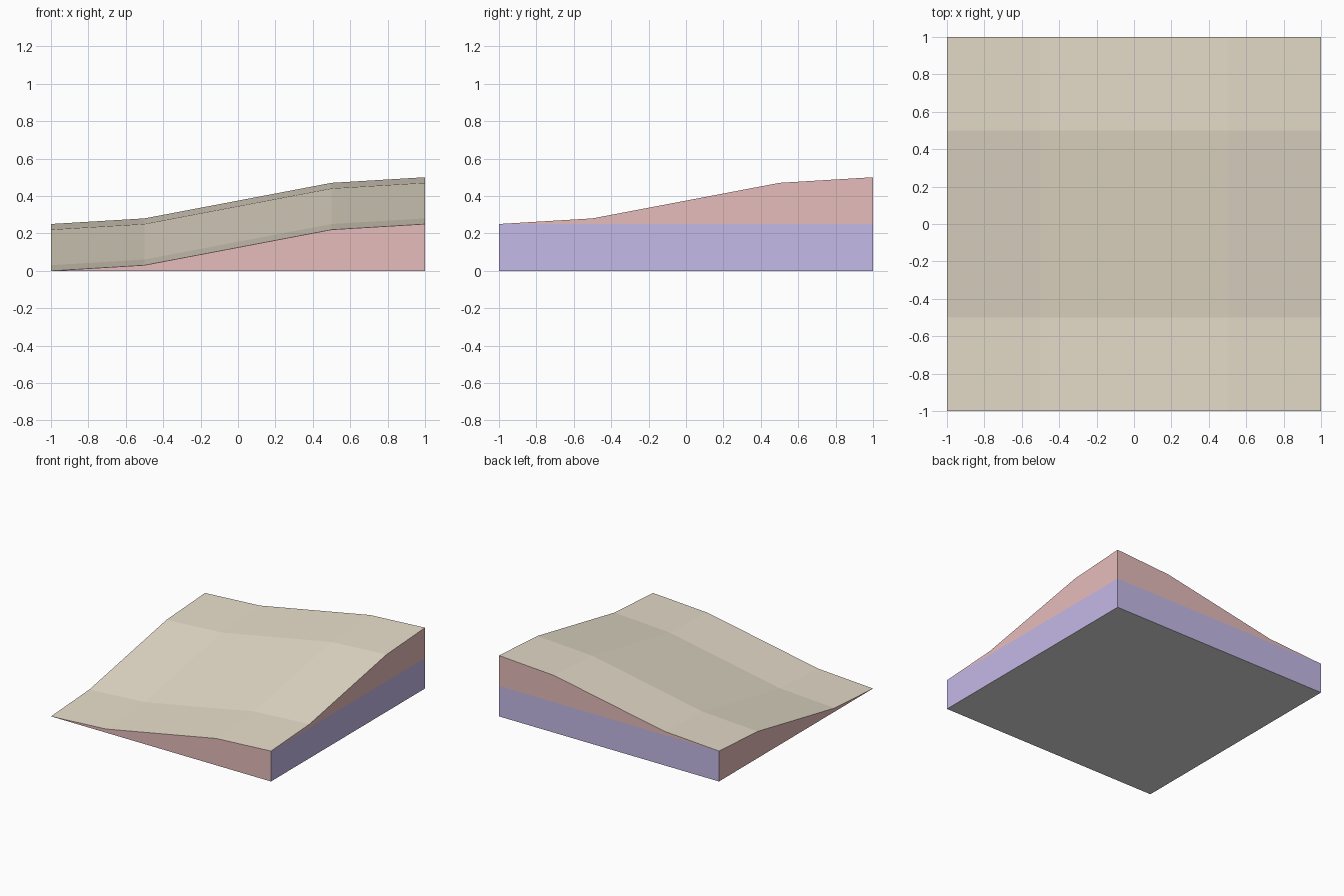
import bpy
import bmesh

cube = bpy.data.objects.get("Cube")
if cube:
    bpy.data.objects.remove(cube, do_unlink=True)


def linear(v):
    v /= 255
    return v / 12.92 if v <= 0.04045 else ((v + 0.055) / 1.055) ** 2.4


def make_material(name, *rgb):
    mat = bpy.data.materials.new(name)
    color = [linear(v) for v in rgb] + [1]
    mat.use_nodes = True
    mat.diffuse_color = color
    mat.node_tree.nodes["Principled BSDF"].inputs["Base Color"].default_value = color
    return mat


TOP, UPPER, LOWER, BASE = range(4)
materials = [
    make_material("sand", 231, 222, 203),
    make_material("dusty pink", 230, 188, 187),
    make_material("lavender", 198, 186, 232),
    make_material("pale grey", 222, 222, 222),
]

# The ground rises by the same gentle S profile along x and along y
STEPS = [-1, -0.5, 0.5, 1]
RISE = dict(zip(STEPS, [0, 0.03, 0.22, 0.25]))
BAND = 0.25


def ground(x, y):
    return (x, y, RISE[x] + RISE[y])


def add_face(bm, points, index):
    face = bm.faces.new([bm.verts.new(p) for p in points])
    face.material_index = index


bm = bmesh.new()

# Side walls
for side in (-1, 1):
    for along_x in (True, False):
        at = (lambda t: (t, side)) if along_x else (lambda t: (side, t))
        rim = [ground(*at(t)) for t in reversed(STEPS)]
        foot = [(*at(t), 0) for t in (-1, 1)]
        add_face(bm, list(dict.fromkeys(foot + rim)), UPPER)

# Lower band on the two high sides
bmesh.ops.bisect_plane(bm, geom=bm.verts[:] + bm.edges[:] + bm.faces[:],
                       plane_co=(0, 0, BAND), plane_no=(0, 0, 1))
for face in bm.faces:
    center = face.calc_center_bounds()
    if max(center.x, center.y) > 0.99 and center.z < BAND:
        face.material_index = LOWER

# Sloping ground surface
for x0, x1 in zip(STEPS, STEPS[1:]):
    for y0, y1 in zip(STEPS, STEPS[1:]):
        add_face(bm, [ground(x0, y0), ground(x1, y0),
                      ground(x1, y1), ground(x0, y1)], TOP)

# Flat underside
add_face(bm, [(-1, -1, 0), (-1, 1, 0), (1, 1, 0), (1, -1, 0)], BASE)

bmesh.ops.remove_doubles(bm, verts=bm.verts[:], dist=0.0001)
bmesh.ops.recalc_face_normals(bm, faces=bm.faces[:])

mesh = bpy.data.meshes.new("terrain_tile")
bm.to_mesh(mesh)
bm.free()
for mat in materials:
    mesh.materials.append(mat)
tile = bpy.data.objects.new("terrain_tile", mesh)
bpy.context.scene.collection.objects.link(tile)
